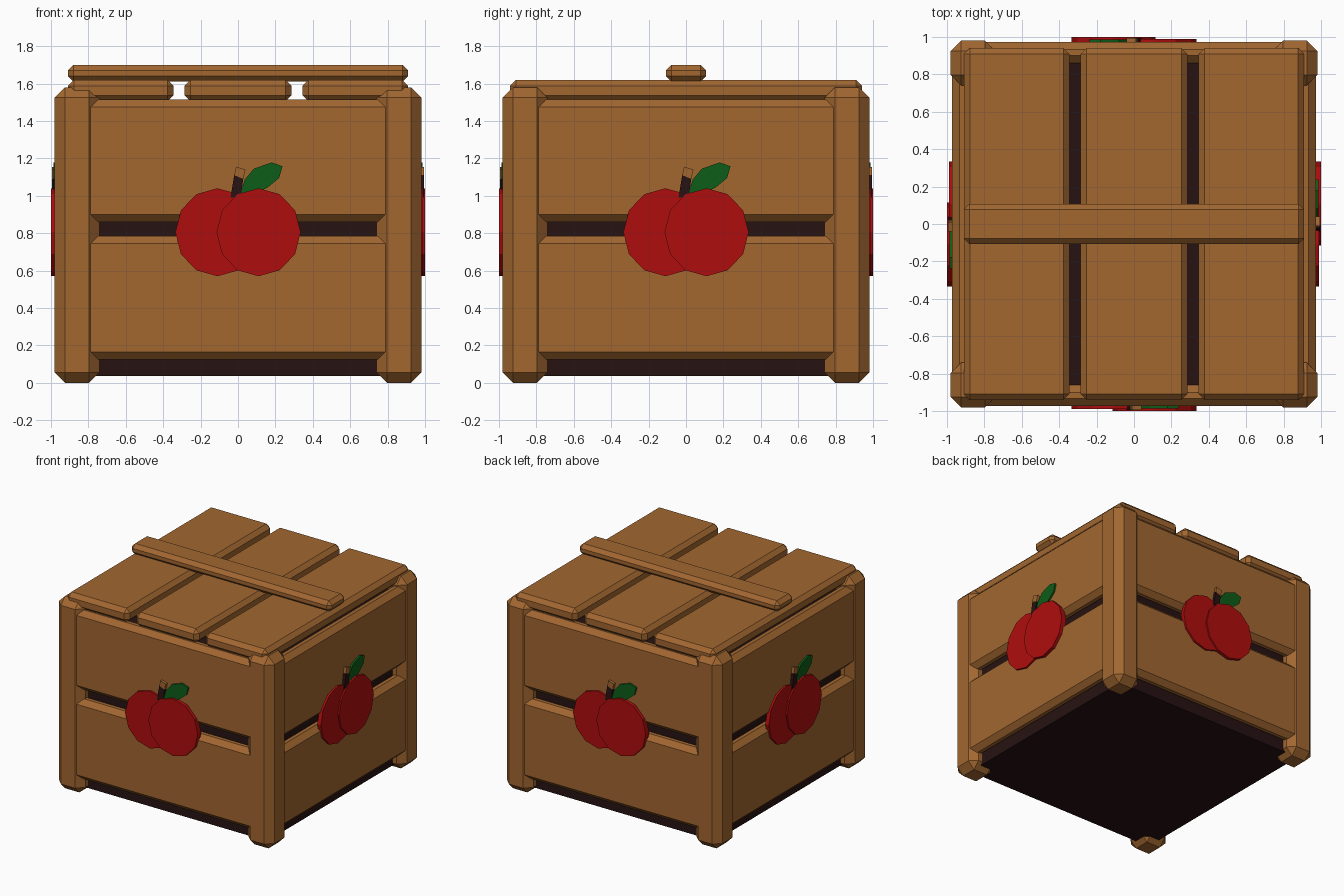
import bpy, bmesh, math
from mathutils import Matrix

if "Cube" in bpy.data.objects:
    bpy.data.objects.remove(bpy.data.objects["Cube"])


def material(name, rgb):
    m = bpy.data.materials.new(name)
    m.diffuse_color = (*rgb, 1)
    m.use_nodes = True
    m.node_tree.nodes["Principled BSDF"].inputs["Base Color"].default_value = m.diffuse_color
    return m


WOOD = material("warm_wood", (0.36, 0.135, 0.03))
DARK = material("dark_brown", (0.02, 0.006, 0.006))
RED = material("apple_red", (0.43, 0.004, 0.004))
GREEN = material("leaf_green", (0.004, 0.11, 0.009))


def finish(name, bm, mat, turn=0):
    """Turn the part about the vertical axis and make it an object."""
    bm.transform(Matrix.Rotation(math.radians(turn), 4, 'Z'))
    bmesh.ops.recalc_face_normals(bm, faces=bm.faces)
    me = bpy.data.meshes.new(name)
    bm.to_mesh(me)
    bm.free()
    me.materials.append(mat)
    ob = bpy.data.objects.new(name, me)
    bpy.context.collection.objects.link(ob)
    return ob


def box(name, x, y, z, mat, chamfer=0, turn=0):
    """Chamfered box given by its (low, high) ranges."""
    bm = bmesh.new()
    bmesh.ops.create_cube(bm, size=1)
    for v in bm.verts:
        v.co = [r[0] if c < 0 else r[1] for c, r in zip(v.co, (x, y, z))]
    if chamfer:
        bmesh.ops.bevel(bm, geom=list(bm.edges), offset=chamfer, segments=1,
                        affect='EDGES', profile=0.5)
    return finish(name, bm, mat, turn)


def plate(name, outline, front, back, mat, turn=0):
    """Outline in x and z, given thickness along y."""
    bm = bmesh.new()
    f = bm.faces.new([bm.verts.new((x, -front, z)) for x, z in outline])
    ext = bmesh.ops.extrude_face_region(bm, geom=[f], use_keep_orig=True)
    for v in ext["geom"]:
        if isinstance(v, bmesh.types.BMVert):
            v.co.y = -back
    return finish(name, bm, mat, turn)


def ellipse(cx, cz, rx, rz, n=12):
    return [(cx + rx * math.cos(2 * math.pi * i / n),
             cz + rz * math.sin(2 * math.pi * i / n)) for i in range(n)]


# Dark inner body
box("inner_box", (-0.885, 0.885), (-0.885, 0.885), (0.035, 1.475), DARK)

STEM = [(-0.04, 0.99), (0.015, 0.99), (0.028, 1.09), (-0.02, 1.11)]
STEM_TIP = [(-0.02, 1.11), (0.028, 1.09), (0.04, 1.14), (-0.01, 1.155)]
LEAF = [(0.015, 1.01), (0.035, 1.085), (0.085, 1.145), (0.18, 1.178),
        (0.238, 1.158), (0.22, 1.095), (0.16, 1.045), (0.09, 1.01)]

# Each side: corner post, two planks and an apple emblem
for i, side in enumerate(("front", "right", "back", "left")):
    a = 90 * i
    box(side + "_post", (-0.98, -0.74), (-0.98, -0.74), (0, 1.58), WOOD, 0.056, a)
    for label, z in (("lower", (0.125, 0.785)), ("upper", (0.86, 1.515))):
        box(f"{side}_{label}_plank", (-0.88, 0.88), (-0.972, -0.86), z, WOOD, 0.04, a)
    plate(side + "_apple_left_lobe", ellipse(-0.11, 0.805, 0.225, 0.235),
          0.988, 0.955, RED, a)
    plate(side + "_apple_right_lobe", ellipse(0.11, 0.805, 0.225, 0.235),
          1.0, 0.955, RED, a)
    plate(side + "_stem", STEM, 0.994, 0.965, DARK, a)
    plate(side + "_stem_tip", STEM_TIP, 0.994, 0.965, WOOD, a)
    plate(side + "_leaf", LEAF, 0.986, 0.965, GREEN, a)

# Lid boards and the batten across them
for label, x in (("left", (-0.91, -0.345)), ("middle", (-0.285, 0.285)),
                 ("right", (0.345, 0.91))):
    box(f"lid_{label}_board", x, (-0.94, 0.94), (1.505, 1.62), WOOD, 0.032)
box("lid_batten", (-0.91, 0.91), (-0.108, 0.108), (1.61, 1.70), WOOD, 0.03)
